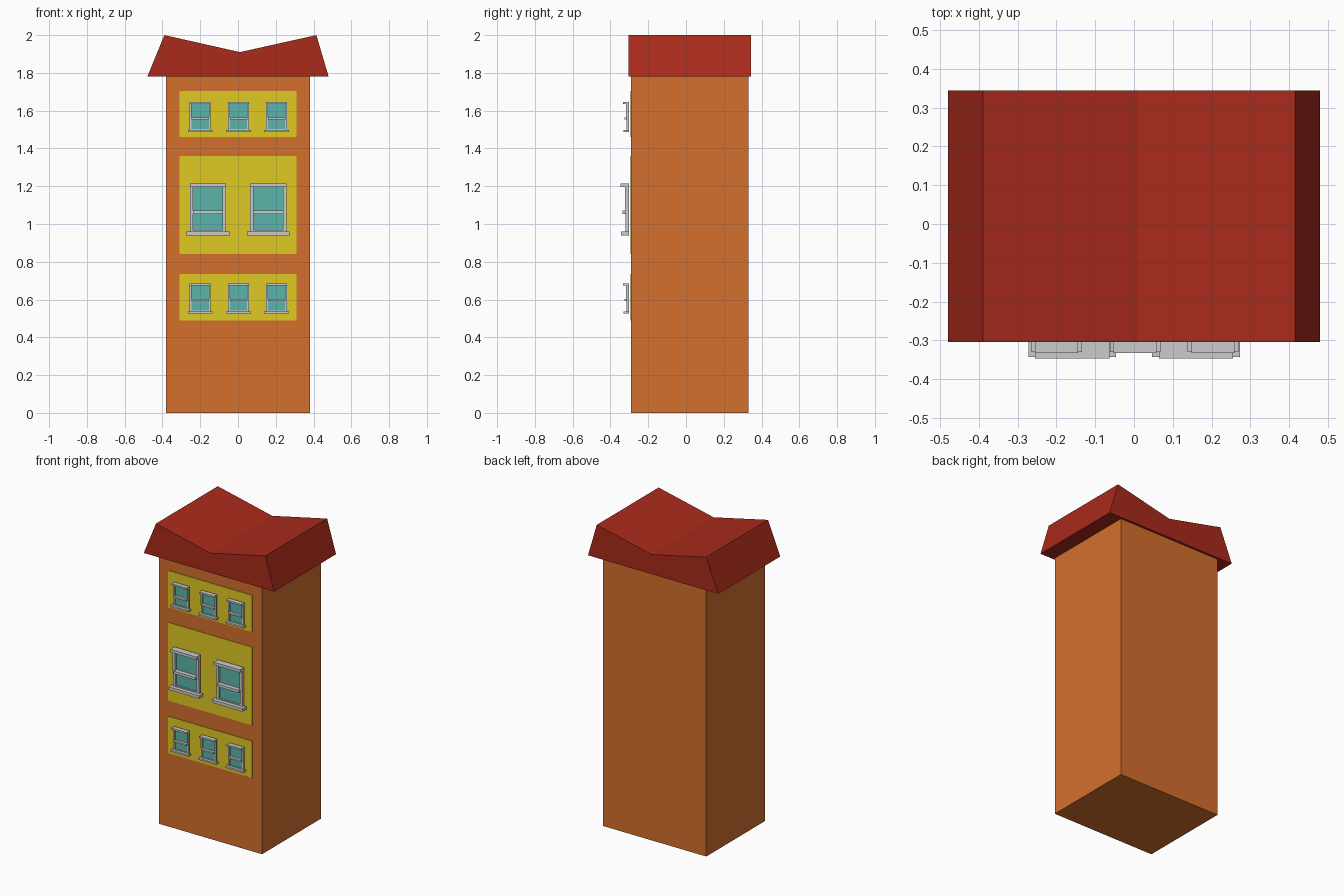
import bpy, bmesh
from mathutils import Vector

if "Cube" in bpy.data.objects:
    bpy.data.objects.remove(bpy.data.objects["Cube"])


def material(name, rgb):
    m = bpy.data.materials.new(name)
    m.diffuse_color = (*rgb, 1)
    m.use_nodes = True
    m.node_tree.nodes["Principled BSDF"].inputs["Base Color"].default_value = m.diffuse_color
    return m


ORANGE = material("orange_wall", (0.66, 0.16, 0.027))
RED = material("red_roof", (0.40, 0.023, 0.011))
YELLOW = material("yellow_panel", (0.74, 0.59, 0.016))
TEAL = material("teal_glass", (0.105, 0.46, 0.40))


def finish(name, bm, mat=None):
    bmesh.ops.recalc_face_normals(bm, faces=bm.faces)
    me = bpy.data.meshes.new(name)
    bm.to_mesh(me)
    bm.free()
    ob = bpy.data.objects.new(name, me)
    bpy.context.collection.objects.link(ob)
    if mat:
        me.materials.append(mat)
    return ob


def add_box(bm, x0, x1, y0, y1, z0, z1):
    lo, hi = Vector((x0, y0, z0)), Vector((x1, y1, z1))
    for v in bmesh.ops.create_cube(bm, size=1)["verts"]:
        v.co = (lo + hi) / 2 + v.co * (hi - lo)


def box(name, dims, mat=None):
    bm = bmesh.new()
    add_box(bm, *dims)
    return finish(name, bm, mat)


# Tower body
box("tower_body", (-0.38, 0.38, -0.29, 0.33, 0, 1.782), ORANGE)

# Butterfly roof: valley profile extruded front to back
bm = bmesh.new()
profile = [(-0.48, 1.78), (0.48, 1.78), (0.415, 2.0), (0.01, 1.91), (-0.39, 2.0)]
face = bm.faces.new([bm.verts.new((x, -0.305, z)) for x, z in profile])
ext = bmesh.ops.extrude_face_region(bm, geom=[face], use_keep_orig=True)
bmesh.ops.translate(bm, vec=(0, 0.65, 0),
                    verts=[g for g in ext["geom"] if isinstance(g, bmesh.types.BMVert)])
finish("roof", bm, RED)

# Yellow panels on the front wall
for name, z0, z1 in (("lower", 0.49, 0.735), ("middle", 0.84, 1.36), ("upper", 1.46, 1.705)):
    box(name + "_panel", (-0.31, 0.31, -0.294, -0.285, z0, z1), YELLOW)

BACK = -0.303


def window(name, cx, z0, s, d):
    """Sash window; s scales width and height, d scales depth."""
    bm = bmesh.new()

    def bar(x0, x1, depth, a, b):
        add_box(bm, cx + x0 * s, cx + x1 * s, BACK - depth * d, BACK, z0 + a * s, z0 + b * s)

    bar(-0.113, 0.113, 0.040, 0, 0.020)          # sill
    bar(-0.096, 0.096, 0.044, 0.256, 0.275)      # header
    bar(-0.080, 0.080, 0.034, 0.113, 0.131)      # meeting rail
    bar(-0.080, 0.080, 0.014, 0.020, 0.027)      # bottom rail
    for side in (-1, 1):                         # jambs
        a, b = sorted((side * 0.096, side * 0.078))
        bar(a, b, 0.016, 0.02, 0.122)
        bar(a, b, 0.021, 0.122, 0.256)
    finish(name + "_frame", bm)
    # glass pane
    box(name + "_glass", (cx - 0.085 * s, cx + 0.085 * s, BACK - 0.005, BACK + 0.002,
                          z0 + 0.01 * s, z0 + 0.265 * s), TEAL)


# Window rows
for row, z0 in (("lower", 0.526), ("upper", 1.487)):
    for i, cx in enumerate((-0.2, 0.003, 0.204)):
        window(f"{row}_window_{i + 1}", cx, z0, 0.58, 0.68)
for i, cx in enumerate((-0.159, 0.16)):
    window(f"middle_window_{i + 1}", cx, 0.94, 1.0, 1.0)
